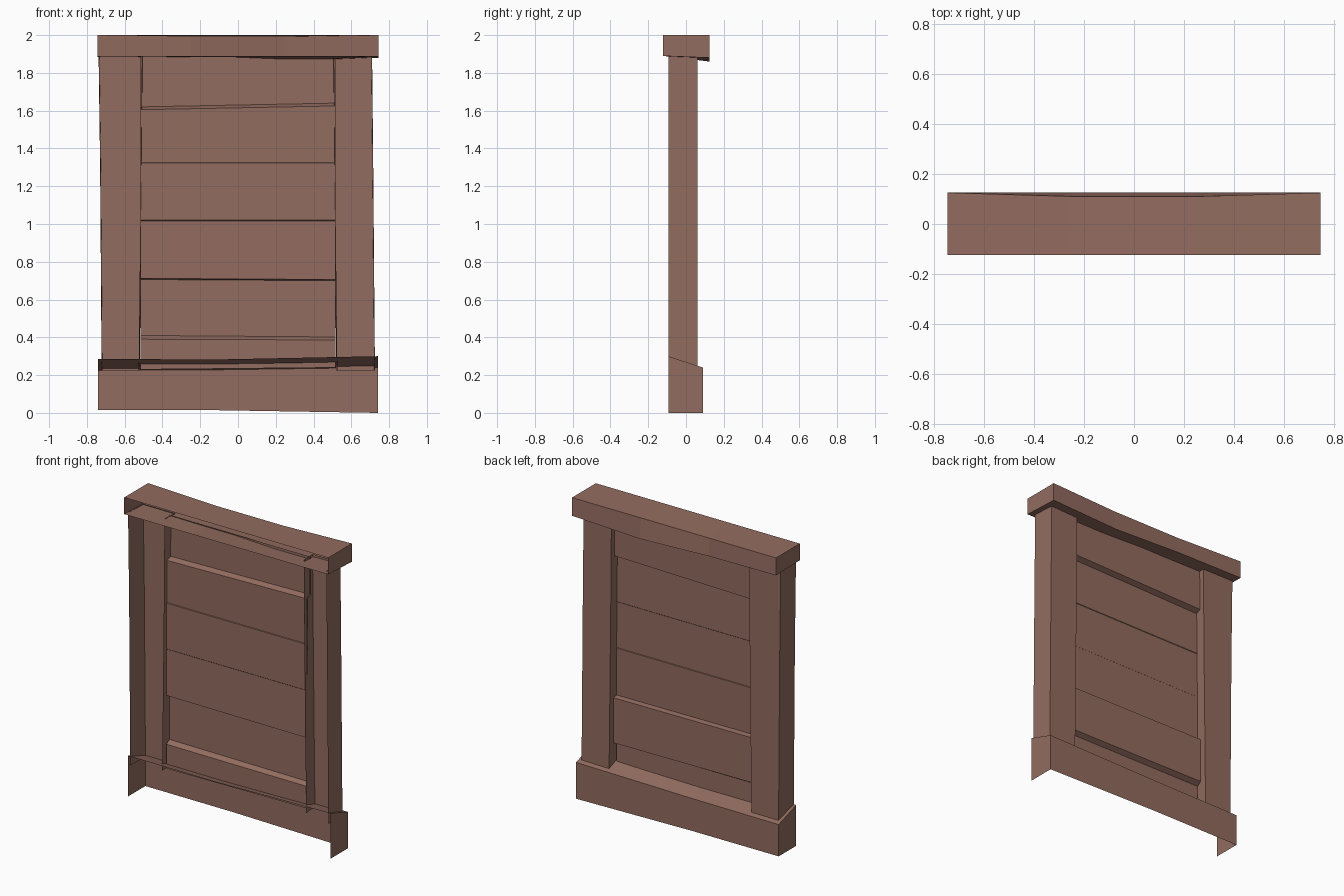
import bpy

if "Cube" in bpy.data.objects:
    bpy.data.objects.remove(bpy.data.objects["Cube"])

wood = bpy.data.materials.new("brown_wood")
wood.diffuse_color = (0.29, 0.15, 0.115, 1)
wood.use_nodes = True
wood.node_tree.nodes["Principled BSDF"].inputs["Base Color"].default_value = wood.diffuse_color


def loft(name, stations, end_caps=None):
    """Open sheet joining equal-length point rows; end_caps adds a closing corner per end."""
    n = len(stations[0])
    verts = [p for row in stations for p in row]
    faces = []
    for s in range(len(stations) - 1):
        for i in range(n - 1):
            a, b = s * n + i, (s + 1) * n + i
            faces.append((a, b, b + 1, a + 1))
    if end_caps:
        first, last = end_caps
        v = len(verts)
        verts += [first, last]
        faces.append(tuple(range(n)) + (v,))
        top = (len(stations) - 1) * n
        faces.append((v + 1,) + tuple(reversed(range(top, top + n))))
    mesh = bpy.data.meshes.new(name)
    mesh.from_pydata(verts, [], faces)
    mesh.update()
    mesh.materials.append(wood)
    obj = bpy.data.objects.new(name, mesh)
    bpy.context.collection.objects.link(obj)
    return obj


# Top beam: worn back edge and sagging underside, open at the front
beam_rows = []
for x, edge_y, edge_z, low in [(-0.745, .125, 2.0, 1.885), (-0.25, .11, 1.992, 1.88),
                               (0.25, .11, 1.992, 1.86), (0.745, .125, 2.0, 1.88)]:
    beam_rows.append([(x, -.123, 2.0), (x, edge_y, edge_z), (x, .125, low),
                      (x, -.123, 1.89)])
beam = loft("top_beam", beam_rows)
for k, row in ((0, beam_rows[0]), (1, beam_rows[-1])):
    cap = [row[i] for i in ((0, 1, 2, 3) if k == 0 else (3, 2, 1, 0))]
    loft("beam_end", [[cap[0], cap[3]], [cap[1], cap[2]]])

# Base board with sloping top, open at the front and below
base_rows = []
for x, back, front, low in [(-0.74, .285, .225, .015), (-0.1, .283, .228, .014),
                            (0.74, .30, .24, 0.0)]:
    base_rows.append([(x, -.093, back), (x, .09, front), (x, .09, low)])
loft("base_board", base_rows, ((-0.74, -.093, .015), (0.74, -.093, 0.0)))

# Posts: three-sided hollow uprights, slightly bowed
for side, outer in ((-1, (.738, .73, .722)), (1, (.71, .716, .725))):
    rows = []
    for z, o, inner in zip((1.89, 1.3, .225), outer, (.503, .508, .52)):
        row = [(side * o, -.093, z), (side * (o - .004), .06, z),
               (side * inner, .06, z), (side * (inner + .006), -.04, z)]
        rows.append(row if side > 0 else row[::-1])
    loft("left_post" if side < 0 else "right_post", rows)

# Plank panel: boards set at two depths, (y, left z, right z) from top down
steps = [(.022, 1.89, 1.89), (.022, 1.62, 1.64), (-.012, 1.605, 1.625),
         (-.009, 1.325, 1.325), (-.012, 1.322, 1.322), (-.012, 1.02, 1.02),
         (-.009, 1.017, 1.017), (-.012, .712, .706), (.02, .706, .70),
         (.02, .41, .402), (-.012, .39, .386), (-.012, .23, .24)]
loft("plank_panel", [[(x, y, (zl, zr)[k]) for y, zl, zr in steps]
                     for k, x in enumerate((-.515, .515))])
